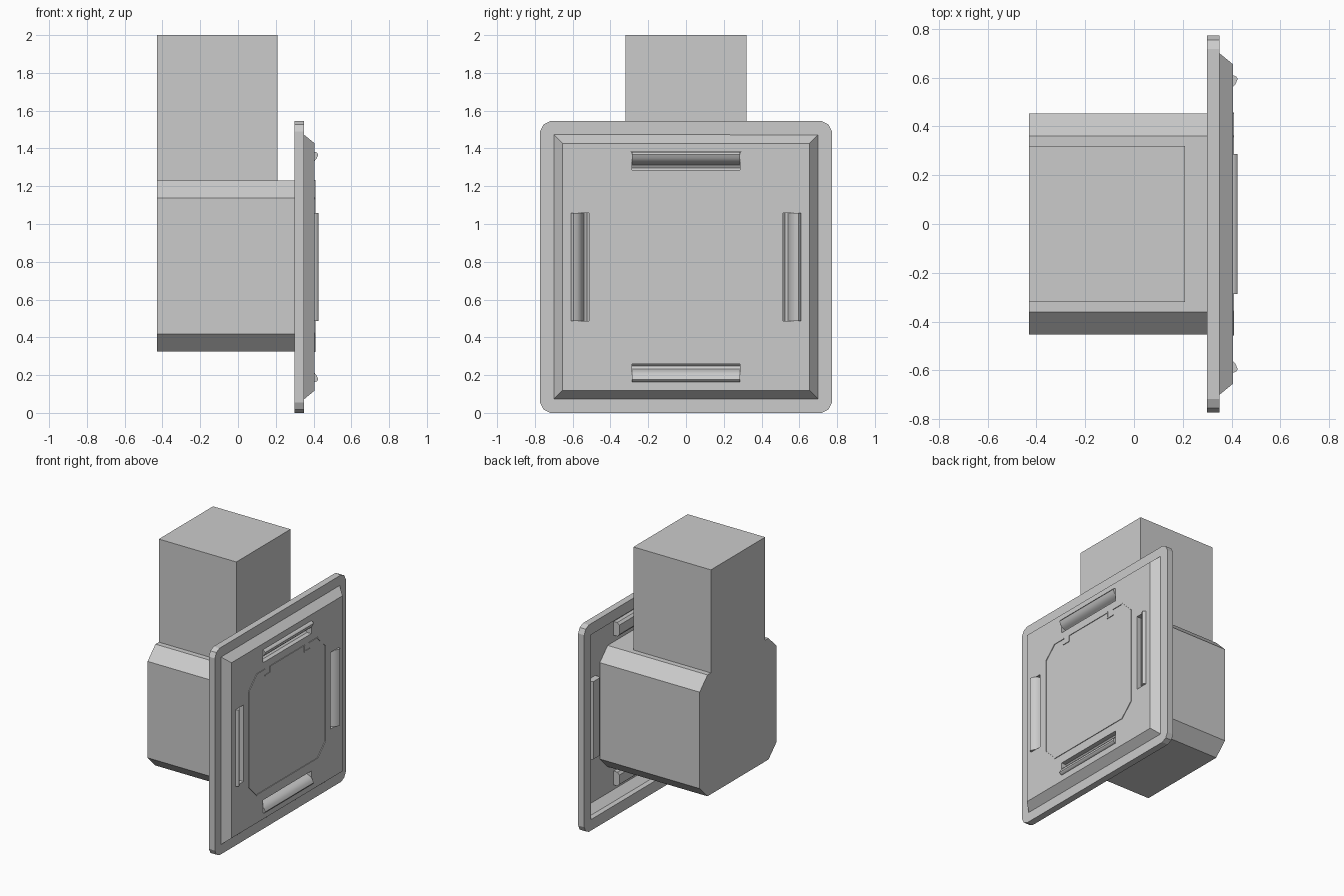
import bpy, bmesh, math
from mathutils import Matrix, Vector

cube = bpy.data.objects.get("Cube")
if cube:
    bpy.data.objects.remove(cube, do_unlink=True)

ZC = 0.7725  # height of the cover plate's centre

grey = bpy.data.materials.new("light_grey")
grey.use_nodes = True
COLOUR = (0.6, 0.6, 0.6, 1.0)
grey.diffuse_color = COLOUR
grey.node_tree.nodes["Principled BSDF"].inputs["Base Color"].default_value = COLOUR


def finish(name, bm, recalc=True):
    if recalc:
        bmesh.ops.recalc_face_normals(bm, faces=bm.faces)
    me = bpy.data.meshes.new(name)
    bm.to_mesh(me)
    bm.free()
    me.materials.append(grey)
    ob = bpy.data.objects.new(name, me)
    bpy.context.collection.objects.link(ob)
    return ob


def add_prism(bm, base, offset):
    """Extrude a closed outline of 3D points along an offset."""
    a = [bm.verts.new(p) for p in base]
    b = [bm.verts.new(Vector(p) + Vector(offset)) for p in base]
    n = len(a)
    bm.faces.new(a)
    bm.faces.new(b[::-1])
    for i in range(n):
        j = (i + 1) % n
        bm.faces.new((a[i], b[i], b[j], a[j]))


# Chamfered horizontal duct behind the plate
bm = bmesh.new()
r, c = 0.453, 0.36
octagon = [(c, -r), (r, -c), (r, c), (c, r), (-c, r), (-r, c), (-r, -c), (-c, -r)]
add_prism(bm, [(-0.43, y, ZC + 0.005 + z) for y, z in octagon], (0.826, 0, 0))
finish("duct_body", bm)

# Square riser on top of the duct
bm = bmesh.new()
w, top = 0.32, 1.23
add_prism(bm, [(-0.43, -w, top), (0.21, -w, top), (0.21, w, top), (-0.43, w, top)],
          (0, 0, 2.0 - top))
finish("duct_riser", bm)


# Frame: hollow rim with a sloped step up to the face panel
def ring(bm, x, r, corner):
    pts = []
    for k in range(4):
        rot = Matrix.Rotation(k * math.pi / 2, 2)
        a, b = r - 0.055 * corner, r - 0.018 * corner
        for p in ((r, a), (b, b), (a, r)):
            q = rot @ Vector(p)
            pts.append(bm.verts.new((x, q.x, ZC + q.y)))
    return pts


bm = bmesh.new()
steps = [(0.30, 0.69, 0), (0.30, 0.7725, 1), (0.35, 0.7725, 1), (0.35, 0.70, 0),
         (0.405, 0.655, 0), (0.395, 0.645, 0), (0.34, 0.69, 0)]
rings = [ring(bm, *s) for s in steps]
for i, a in enumerate(rings):
    b = rings[(i + 1) % len(rings)]
    for k in range(12):
        m = (k + 1) % 12
        bm.faces.new((a[k], a[m], b[m], b[k]))
bmesh.ops.remove_doubles(bm, verts=bm.verts, dist=1e-5)
finish("cover_frame", bm)

# Face panel with four slots left open
S0, S1, L = 0.507, 0.61, 0.29
cuts = [-0.655, -S1, -S0, -L, L, S0, S1, 0.655]
bm = bmesh.new()
grid = [[bm.verts.new((0.405, y, ZC + z)) for z in cuts] for y in cuts]
slots = {(1, 3), (5, 3), (3, 1), (3, 5)}
for i in range(7):
    for j in range(7):
        if (i, j) not in slots:
            bm.faces.new((grid[i][j], grid[i + 1][j], grid[i + 1][j + 1], grid[i][j + 1]))
panel = finish("cover_panel", bm, recalc=False)
mod = panel.modifiers.new("thickness", "SOLIDIFY")
mod.thickness = 0.01
mod.offset = -1

# Curved vent scoops in the slots: (distance from centre, x)
section = [(0.513, 0.405), (0.513, 0.37), (0.525, 0.357), (0.54, 0.365), (0.55, 0.385),
           (0.557, 0.402), (0.575, 0.417), (0.595, 0.425), (0.605, 0.418), (0.61, 0.405),
           (0.61, 0.365), (0.595, 0.348), (0.525, 0.348), (0.507, 0.362), (0.507, 0.405)]
# Plain closing outline for the scoop ends
end = [(0.507, 0.405), (0.61, 0.405), (0.61, 0.365), (0.595, 0.348),
       (0.525, 0.348), (0.507, 0.362)]
for k, side in enumerate(("top", "left_edge", "bottom", "right_edge")):
    bm = bmesh.new()
    add_prism(bm, [(x, -L + 0.004, d) for d, x in section], (0, 2 * L - 0.008, 0))
    for y in (-L, L - 0.004):
        add_prism(bm, [(x, y, d) for d, x in end], (0, 0.004, 0))
    bm.transform(Matrix.Translation((0, 0, ZC)) @ Matrix.Rotation(k * math.pi / 2, 4, 'X'))
    ob = finish("vent_scoop_" + side, bm)
    bpy.ops.object.select_all(action='DESELECT')
    ob.select_set(True)
    bpy.context.view_layer.objects.active = ob
    bpy.ops.object.shade_smooth_by_angle(angle=math.radians(35))


# Thin raised outline of the access door, with two hinge notches
def add_bar(bm, p, q, half=0.004):
    p, q = Vector(p), Vector(q)
    d = (q - p).normalized() * half
    n = Vector((-d.y, d.x))
    outline = [p - d - n, q + d - n, q + d + n, p - d + n]
    add_prism(bm, [(0.40, v.x, v.y) for v in outline], (0.01, 0, 0))


T, B, W, C = 1.228, 0.327, 0.451, 0.358
outer = [(0.265, T), (C, T), (W, T - 0.093), (W, B + 0.093), (C, B),
         (-C, B), (-W, B + 0.093), (-W, T - 0.093), (-C, T), (-0.265, T)]
notch = [(-0.26, 1.183), (-0.205, 1.183), (-0.205, T),
         (0.205, T), (0.205, 1.183), (0.26, 1.183)]
bm = bmesh.new()
for path in (outer, notch):
    for p, q in zip(path, path[1:]):
        add_bar(bm, p, q)
finish("door_outline", bm)
